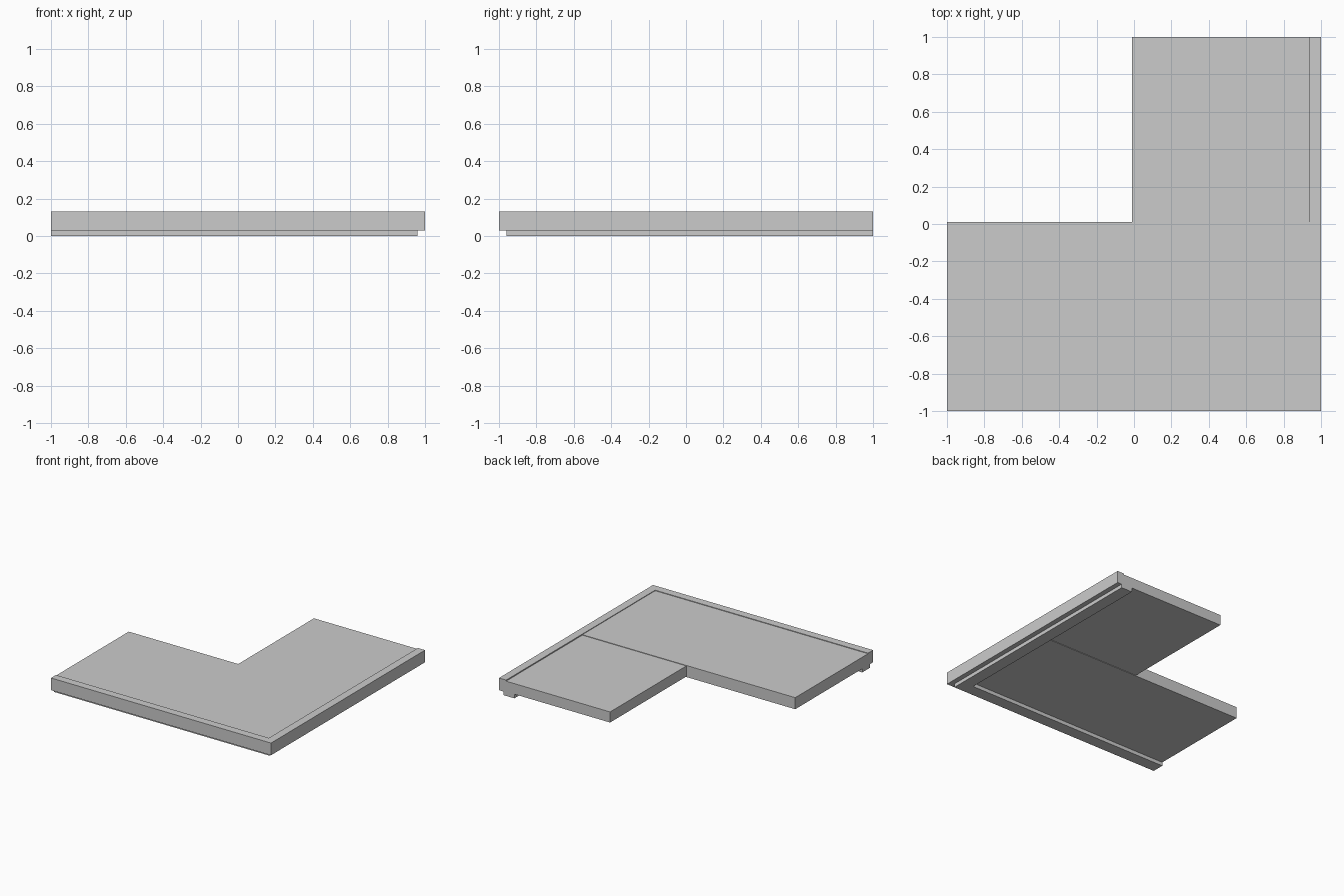
import bpy
import bmesh

if "Cube" in bpy.data.objects:
    bpy.data.objects.remove(bpy.data.objects["Cube"])


def new_object(name, bm):
    bmesh.ops.recalc_face_normals(bm, faces=bm.faces)
    mesh = bpy.data.meshes.new(name)
    bm.to_mesh(mesh)
    bm.free()
    obj = bpy.data.objects.new(name, mesh)
    bpy.context.collection.objects.link(obj)
    return obj


def slab(name, x0, x1, y0, y1, z0, z1):
    bm = bmesh.new()
    bmesh.ops.create_cube(bm, size=1)
    for v in bm.verts:
        v.co.x = x1 if v.co.x > 0 else x0
        v.co.y = y1 if v.co.y > 0 else y0
        v.co.z = z1 if v.co.z > 0 else z0
    return new_object(name, bm)


def mitred_edging(name, inset0, inset1, z0, z1):
    """Rectangular profile swept along the front and right edges, mitred at the corner."""
    profile = [(inset0, z0), (inset1, z0), (inset1, z1), (inset0, z1)]
    bm = bmesh.new()
    rings = [
        [bm.verts.new((-1, -1 + d, z)) for d, z in profile],
        [bm.verts.new((1 - d, -1 + d, z)) for d, z in profile],
        [bm.verts.new((1 - d, 1, z)) for d, z in profile],
    ]
    for a, b in zip(rings, rings[1:]):
        for i in range(4):
            j = (i + 1) % 4
            bm.faces.new((a[i], a[j], b[j], b[i]))
    bm.faces.new(rings[0])
    bm.faces.new(rings[-1])
    return new_object(name, bm)


INSET = 0.065

# Two deck panels forming the L, the back one slightly thinner
slab("front_panel", -1, 1 - INSET, -1 + INSET, 0.01, 0.03, 0.125)
slab("back_panel", -0.01, 1 - INSET, 0.01, 1, 0.034, 0.121)

# Raised fascia around the two outer edges
mitred_edging("fascia", 0, INSET, 0.03, 0.13)

# Set-back trim strip hanging below the fascia
mitred_edging("lower_trim", 0.04, 0.14, 0, 0.034)
